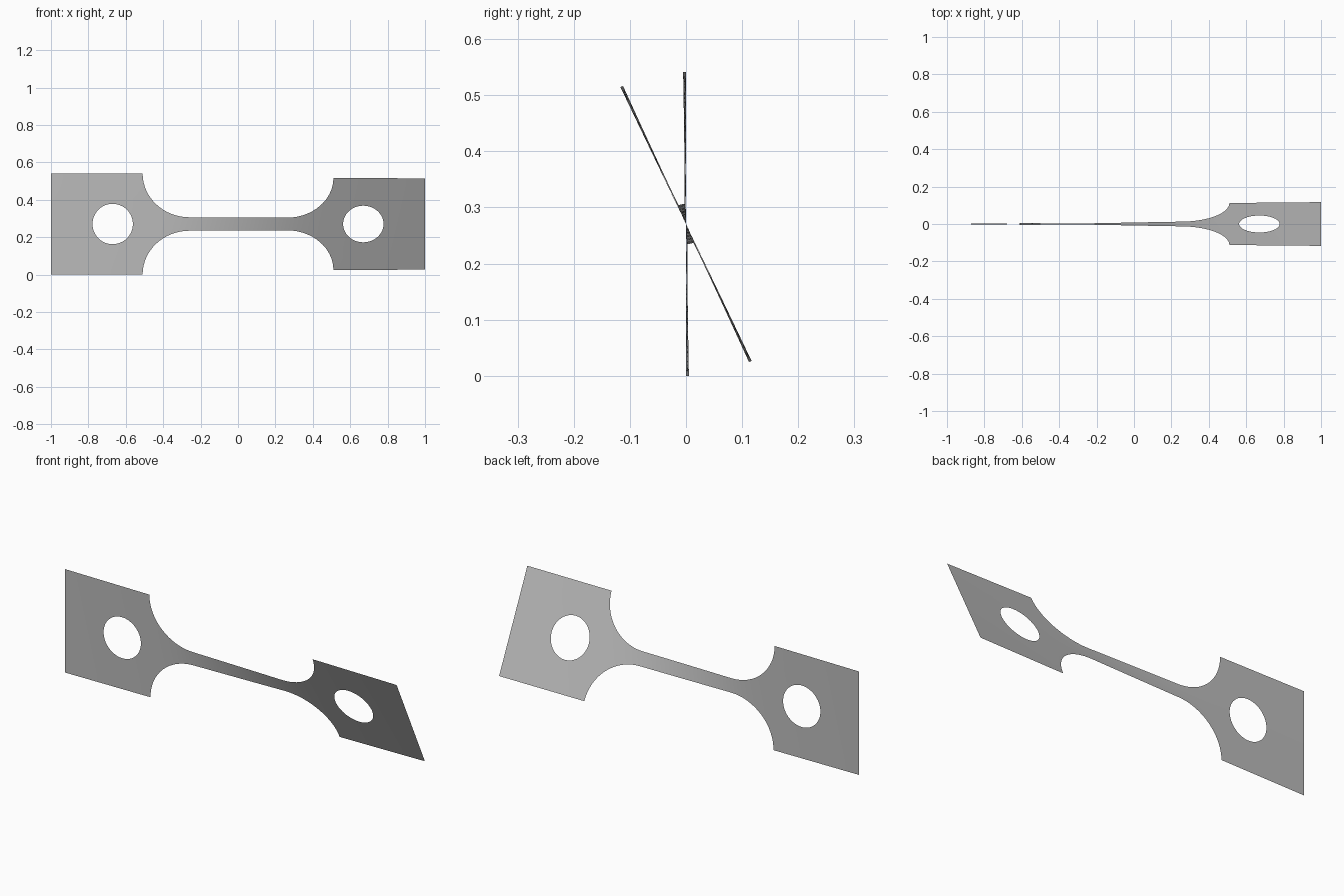
import bpy, bmesh
from math import sin, cos, pi, radians, sqrt

if "Cube" in bpy.data.objects:
    bpy.data.objects.remove(bpy.data.objects["Cube"])

HALF_TAB, HALF_NECK = 0.2705, 0.036     # half heights of tab and neck
TAB_X, FILLET_X = 0.51, 0.26            # where the fillet starts and ends
HOLE_X, HOLE_R = 0.67, 0.108
TWIST = radians(25.6)
ROWS = 6


def half_height(x):
    x = abs(x)
    if x >= TAB_X:
        return HALF_TAB
    if x <= FILLET_X:
        return HALF_NECK
    t = (x - FILLET_X) / (TAB_X - FILLET_X)
    return HALF_TAB - (HALF_TAB - HALF_NECK) * sqrt(1 - t * t)


def hole_edge(x):
    return sqrt(max(0, HOLE_R ** 2 - (abs(x) - HOLE_X) ** 2))


# Stations along the length, dense around fillets and holes
side = [FILLET_X * i / 12 for i in range(1, 13)]
side += [FILLET_X + (TAB_X - FILLET_X) * sin(pi / 2 * i / 16) for i in range(1, 17)]
side += [HOLE_X - HOLE_R * cos(pi * i / 24) for i in range(25)]
side += [HOLE_X + HOLE_R + (1 - HOLE_X - HOLE_R) * i / 5 for i in range(1, 6)]
xs = [-x for x in reversed(side)] + [0] + side

# The narrow neck takes most of the twist
angles = [0]
for a, b in zip(xs, xs[1:]):
    angles.append(angles[-1] + (b - a) * half_height((a + b) / 2) ** -1.3)
angles = [TWIST * a / angles[-1] for a in angles]

# Twisted sheet: an upper and a lower half joined on the axis
bm = bmesh.new()
for s in (1, -1):
    columns = []
    for x, a in zip(xs, angles):
        low, high = hole_edge(x), half_height(x)
        heights = [s * (low + (high - low) * r / ROWS) for r in range(ROWS + 1)]
        columns.append([bm.verts.new((x, -v * sin(a), HALF_TAB + v * cos(a)))
                        for v in heights])
    for c, d in zip(columns, columns[1:]):
        for r in range(ROWS):
            quad = [c[r], d[r], d[r + 1], c[r + 1]]
            bm.faces.new(quad if s == 1 else quad[::-1])
bmesh.ops.remove_doubles(bm, verts=bm.verts, dist=0.00005)

mesh = bpy.data.meshes.new("twisted_specimen")
bm.to_mesh(mesh)
bm.free()
mesh.shade_smooth()
specimen = bpy.data.objects.new("twisted_specimen", mesh)
bpy.context.collection.objects.link(specimen)

# Plain grey
grey = bpy.data.materials.new("plain grey")
grey.use_nodes = True
colour = (0.5, 0.5, 0.5, 1)
grey.diffuse_color = colour
grey.node_tree.nodes["Principled BSDF"].inputs["Base Color"].default_value = colour
mesh.materials.append(grey)
